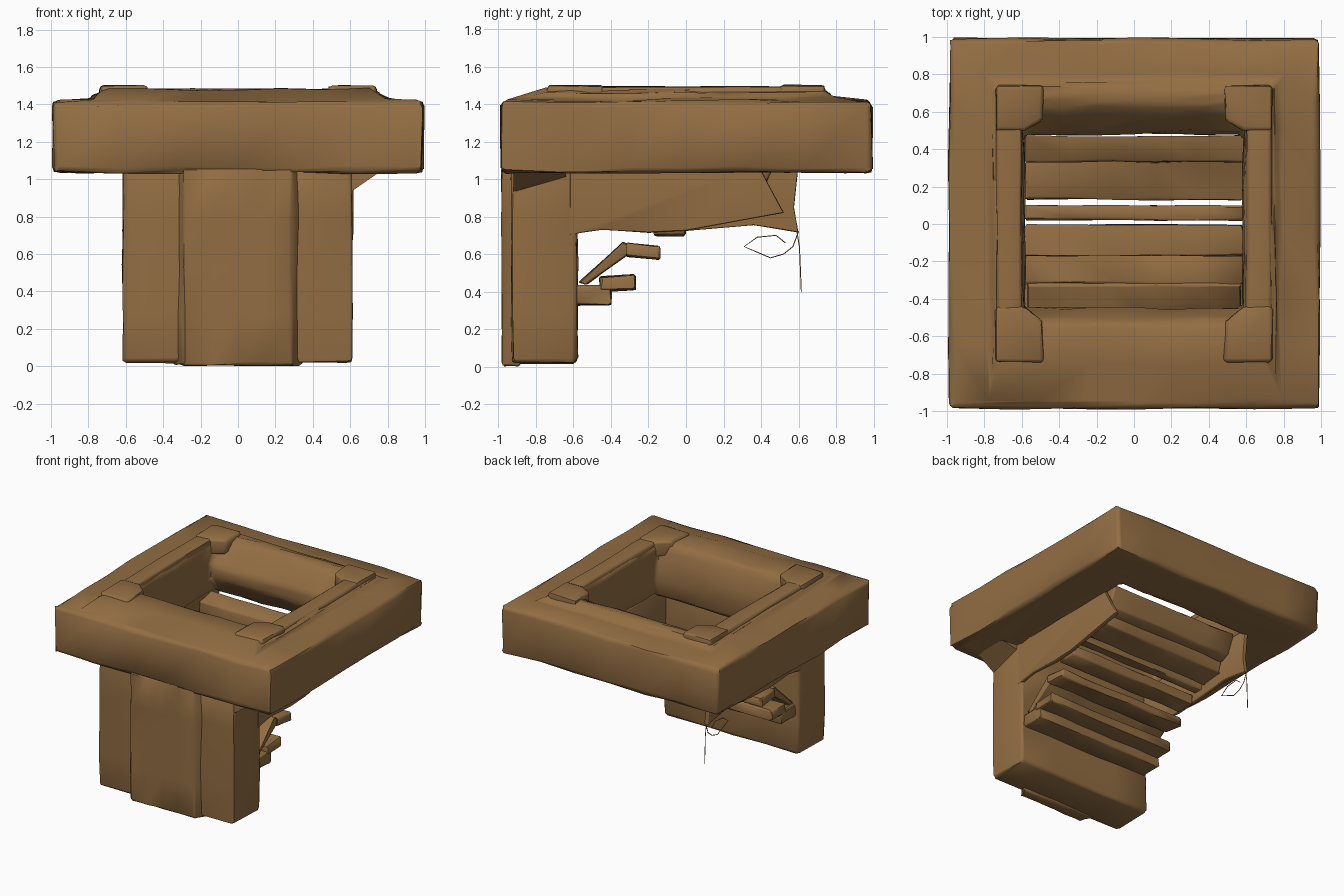
import bpy, bmesh, math, random
from mathutils import Vector

if "Cube" in bpy.data.objects:
    bpy.data.objects.remove(bpy.data.objects["Cube"])

random.seed(4)
brown = bpy.data.materials.new("earthy brown")
brown.diffuse_color = (0.29, 0.155, 0.056, 1)
brown.use_nodes = True
brown.node_tree.nodes["Principled BSDF"].inputs["Base Color"].default_value = brown.diffuse_color


def finish(name, bm, bevel=0.02, cuts=0, wobble=0.0, angle=50):
    """Bevel, subdivide and roughen a mesh, then add it as an object."""
    bmesh.ops.recalc_face_normals(bm, faces=bm.faces)
    if bevel:
        sharp = [e for e in bm.edges if len(e.link_faces) == 2 and e.calc_face_angle() > 0.6]
        bmesh.ops.bevel(bm, geom=sharp, offset=bevel, segments=2, profile=0.5, affect='EDGES')
    if cuts:
        long_edges = [e for e in bm.edges if e.calc_length() > 0.35]
        bmesh.ops.subdivide_edges(bm, edges=long_edges, cuts=cuts, use_grid_fill=True)
    for v in bm.verts:
        v.co += Vector([random.uniform(-wobble, wobble) for _ in range(3)])
    me = bpy.data.meshes.new(name)
    bm.to_mesh(me)
    bm.free()
    me.materials.append(brown)
    ob = bpy.data.objects.new(name, me)
    bpy.context.collection.objects.link(ob)
    bpy.context.view_layer.objects.active = ob
    for o in bpy.context.selected_objects:
        o.select_set(False)
    ob.select_set(True)
    bpy.ops.object.shade_smooth_by_angle(angle=math.radians(angle))
    return ob


def prism(name, outline, axis, a, b, **kw):
    """Extrude a 2D outline along 'x' (points are y,z) or 'z' (points are x,y)."""
    bm = bmesh.new()
    place = (lambda p, t: (t, p[0], p[1])) if axis == 'x' else (lambda p, t: (p[0], p[1], t))
    r0 = [bm.verts.new(place(p, a)) for p in outline]
    r1 = [bm.verts.new(place(p, b)) for p in outline]
    n = len(outline)
    bm.faces.new(r0)
    bm.faces.new(r1)
    for i in range(n):
        bm.faces.new((r0[i], r0[(i + 1) % n], r1[(i + 1) % n], r1[i]))
    return finish(name, bm, **kw)


def rect(x0, x1, y0, y1):
    return [(x0, y0), (x1, y0), (x1, y1), (x0, y1)]


# Square frame around the opening: rectangular rings lofted into a closed loop
rings = [(0.985, -0.985, 0.99, 1.035), (0.99, -0.985, 0.99, 1.415),
         (0.77, -0.86, 0.78, 1.435), (0.73, -0.75, 0.73, 1.480),
         (0.60, -0.53, 0.65, 1.480), (0.59, -0.50, 0.58, 1.42),
         (0.585, -0.45, 0.48, 1.30), (0.585, -0.45, 0.48, 1.19),
         (0.595, -0.46, 0.58, 1.045)]
bm = bmesh.new()
loops = [[bm.verts.new((x, y, z)) for x, y in rect(-w, w, y0, y1)] for w, y0, y1, z in rings]
for k, lo in enumerate(loops):
    hi = loops[(k + 1) % len(loops)]
    for i in range(4):
        j = (i + 1) % 4
        bm.faces.new((lo[i], lo[j], hi[j], hi[i]))
finish("opening_frame", bm, bevel=0.03, cuts=5, wobble=0.009)

# Raised corner blocks with cut inner corners, joined by low side rails
for sx in (-1, 1):
    for sy in (-1, 1):
        inner = 0.44 if sy < 0 else 0.50
        mid = 0.52 if sy < 0 else 0.55
        pts = [(0.74, 0.74), (0.74, inner), (0.585, inner), (0.49, mid), (0.48, 0.74)]
        prism("corner_block", [(sx * x, sy * y) for x, y in pts], 'z', 1.38, 1.50,
              bevel=0.02, wobble=0.004)
    prism("side_rail", rect(min(sx * 0.6, sx * 0.735), max(sx * 0.6, sx * 0.735), -0.72, 0.72),
          'z', 1.40, 1.493, bevel=0.02, cuts=3, wobble=0.004)

# Front shaft: block with recessed corners and a proud middle panel
prism("front_shaft", rect(-0.617, 0.612, -0.93, -0.58), 'z', 0.02, 1.08,
      bevel=0.025, cuts=3, wobble=0.007)
prism("shaft_middle_panel", [(-0.35, -0.88), (-0.29, -0.98), (0.29, -0.98), (0.35, -0.88)],
      'z', 0.006, 1.06, bevel=0.015, cuts=3, wobble=0.006)

# Thin side walls beneath the frame, one reaching further back than the other
wall_front = [(-0.62, 1.08), (-0.62, 0.70), (-0.56, 0.715), (-0.45, 0.73), (-0.2, 0.715),
              (0.0, 0.725)]
left_rear = [(0.36, 0.755), (0.60, 0.715), (0.575, 0.85), (0.60, 1.08)]
right_rear = [(0.52, 0.82), (0.38, 1.08)]
prism("left_side_wall", wall_front + left_rear, 'x', -0.617, -0.585, bevel=0.006, wobble=0.002)
prism("right_side_wall", wall_front + right_rear, 'x', 0.585, 0.617, bevel=0.006, wobble=0.002)

# Sloping bracket under one side of the frame
bm = bmesh.new()
tips = [[bm.verts.new(c) for c in ((0.60, y, low), (0.76, y, 1.04), (0.60, y, 1.05))]
        for y, low in ((-0.92, 0.93), (-0.64, 1.01))]
bm.faces.new(tips[0])
bm.faces.new(tips[1])
for i in range(3):
    j = (i + 1) % 3
    bm.faces.new((tips[0][i], tips[0][j], tips[1][j], tips[1][i]))
finish("side_bracket", bm, bevel=0)

# Descending planks: front y, lower rear y, upper rear y, underside z, top z, front drop
steps = [(0.33, 0.41, 0.475, 0.94, 1.09, -0.03), (0.13, 0.31, 0.345, 0.83, 0.96, -0.03),
         (0.02, 0.10, 0.10, 0.78, 0.86, 0.0), (-0.17, -0.005, -0.005, 0.70, 0.78, 0.0),
         (-0.32, -0.14, -0.14, 0.57, 0.64, 0.02), (-0.46, -0.27, -0.27, 0.41, 0.49, -0.01),
         (-0.60, -0.40, -0.40, 0.33, 0.43, 0.0)]
for y0, ya, yb, z0, z1, t in steps:
    prism("stair_plank", [(y0, z0 + t), (ya, z0), (yb, z1), (y0, z1 + t)], 'x', -0.584, 0.584,
          bevel=0.012, cuts=4, wobble=0.006)

# Sloping board tying the lower planks to the shaft
prism("lower_riser", [(-0.57, 0.45), (-0.53, 0.44), (-0.28, 0.62), (-0.33, 0.665)],
      'x', -0.57, 0.57, bevel=0.008, cuts=4, wobble=0.005)

# Thin root strands hanging from the rear corner
cu = bpy.data.curves.new("hanging_root", 'CURVE')
cu.dimensions = '3D'
cu.bevel_depth = 0.003
cu.bevel_resolution = 1
strands = [[(0.60, 0.72), (0.57, 0.64), (0.52, 0.60), (0.45, 0.58), (0.38, 0.61), (0.31, 0.64),
            (0.38, 0.69), (0.48, 0.70), (0.53, 0.66)],
           [(0.59, 0.73), (0.605, 0.64), (0.61, 0.52), (0.615, 0.40)]]
for path in strands:
    sp = cu.splines.new('POLY')
    sp.points.add(len(path) - 1)
    for p, (y, z) in zip(sp.points, path):
        p.co = (-0.60, y, z, 1)
cu.materials.append(brown)
bpy.context.collection.objects.link(bpy.data.objects.new("hanging_root", cu))
